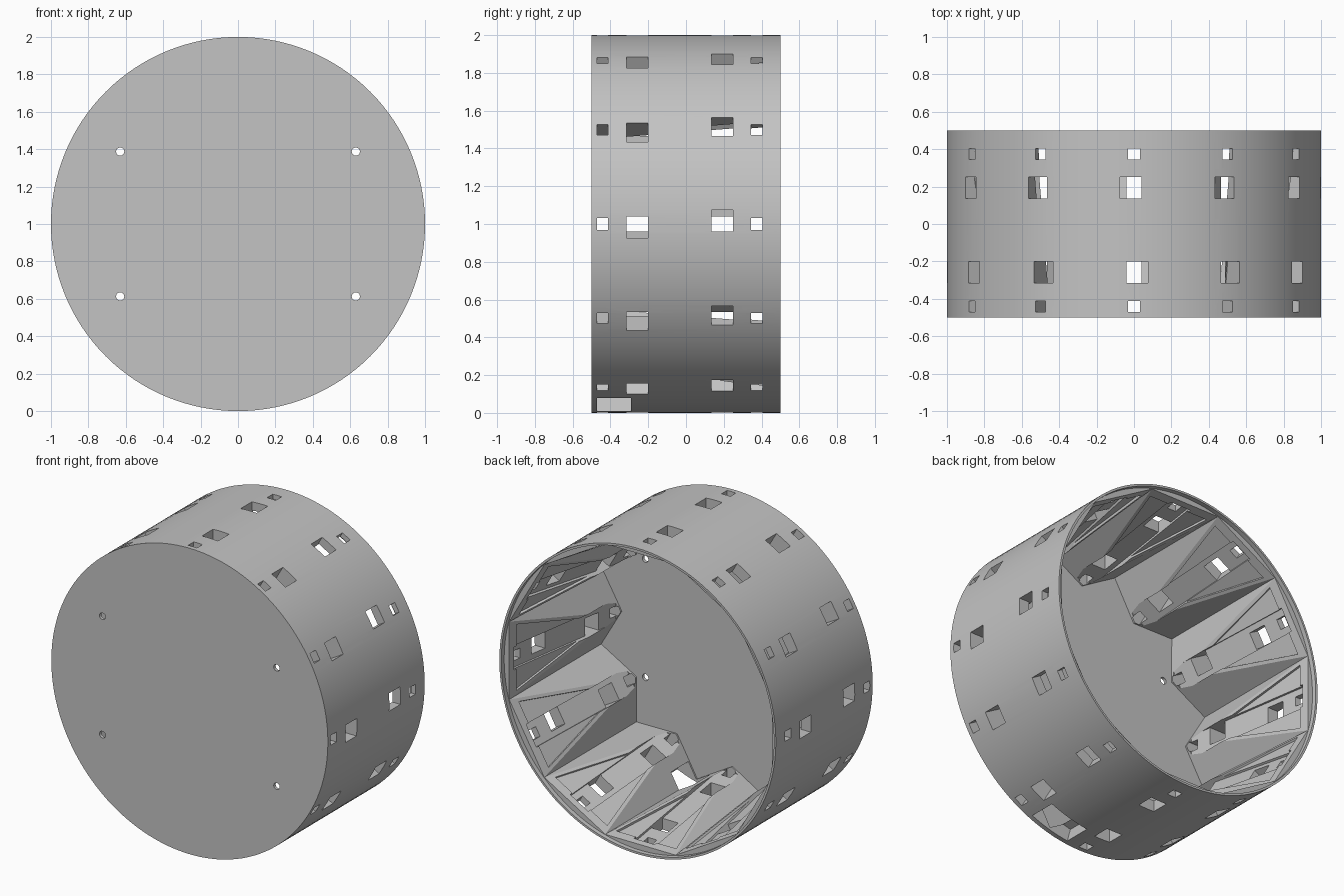
import bpy, bmesh
from math import sin, cos, pi, radians, tau
from mathutils import Vector

if "Cube" in bpy.data.objects:
    bpy.data.objects.remove(bpy.data.objects["Cube"], do_unlink=True)

SECTORS = 12
FLOOR, LIP = -0.48, 0.47          # inner face of the front plate, end of the ramps
TIP, CORNER = 0.8, 0.983          # ramp tip radius, groove corner radius
STEP = tau / SECTORS

grey = bpy.data.materials.new("plain grey")
grey.use_nodes = True
grey.diffuse_color = (0.55, 0.55, 0.55, 1)
grey.node_tree.nodes["Principled BSDF"].inputs["Base Color"].default_value = (0.55, 0.55, 0.55, 1)


def polar(angle, r, y, u=0.0):
    """Point at radius r, tangential offset u and depth y."""
    return Vector((r * cos(angle) - u * sin(angle), y, 1 + r * sin(angle) + u * cos(angle)))


def hull(bm, points):
    verts = [bm.verts.new(p) for p in points]
    bmesh.ops.convex_hull(bm, input=verts)


def box(bm, angle, radii, us, ys):
    hull(bm, [polar(angle, r, y, u) for r in radii for u in us for y in ys])


def disc(bm, x, z, radius, ys, sides):
    """Round bar along y."""
    rings = [[bm.verts.new((x + radius * cos(tau * i / sides), y, z + radius * sin(tau * i / sides)))
              for i in range(sides)] for y in ys]
    for ring in rings:
        bm.faces.new(ring)
    for i in range(sides):
        j = (i + 1) % sides
        bm.faces.new((rings[0][i], rings[0][j], rings[1][j], rings[1][i]))


def finish(bm, name):
    bmesh.ops.recalc_face_normals(bm, faces=bm.faces)
    mesh = bpy.data.meshes.new(name)
    bm.to_mesh(mesh)
    bm.free()
    mesh.materials.append(grey)
    obj = bpy.data.objects.new(name, mesh)
    bpy.context.collection.objects.link(obj)
    return obj


def cut(target, bm, name):
    cutter = finish(bm, name)
    cutter.hide_render = True
    mod = target.modifiers.new(name, "BOOLEAN")
    mod.operation, mod.solver, mod.object = "DIFFERENCE", "EXACT", cutter
    bpy.context.view_layer.objects.active = target
    bpy.ops.object.modifier_apply(modifier=name)
    bpy.data.objects.remove(cutter, do_unlink=True)


# Drum body
bm = bmesh.new()
disc(bm, 0, 1, 1.0, (-0.5, 0.5), 128)
drum = finish(bm, "drum")

# Star-shaped hollow: sloping ramps with V grooves between them
bm = bmesh.new()
tips = [bm.verts.new(polar(k * STEP, TIP, FLOOR)) for k in range(SECTORS)]
valleys, ends, caps = [[bm.verts.new(polar((k + 0.5) * STEP, CORNER, y)) for k in range(SECTORS)]
                       for y in (FLOOR, LIP, 0.6)]
for k in range(SECTORS):
    n = (k + 1) % SECTORS
    bm.faces.new((tips[k], ends[k - 1], ends[k]))
    bm.faces.new((tips[k], valleys[k], ends[k]))
    bm.faces.new((tips[n], valleys[k], ends[k]))
    bm.faces.new((ends[k], ends[n], caps[n], caps[k]))
bm.faces.new([v for pair in zip(tips, valleys) for v in pair])
bm.faces.new(caps)
cut(drum, bm, "hollow")

# Round rim at the open end
bm = bmesh.new()
disc(bm, 0, 1, 0.986, (LIP, 0.6), 128)
cut(drum, bm, "rim")


def ramp(y):
    """Distance from the axis and half width of a ramp at depth y."""
    t = (y - FLOOR) / (LIP - FLOOR)
    end = CORNER * cos(STEP / 2)
    return TIP + (end - TIP) * t, CORNER * sin(STEP / 2) * t


# Shallow recess on every ramp, leaving thin ribs along its edges
bm = bmesh.new()
for k in range(SECTORS):
    pts = []
    for y in (-0.36, 0.41):
        a, w = ramp(y)
        pts += [polar(k * STEP, a + d, y, s * (w - 0.022)) for d in (-0.03, 0.014) for s in (-1, 1)]
    hull(bm, pts)
cut(drum, bm, "ramp_recess")

# Tray around the slots
bm = bmesh.new()
for k in range(SECTORS):
    hull(bm, [polar(k * STEP, ramp(y)[0] + d, y, u) for y in (-0.46, 0.43)
              for d in (-0.03, 0.028) for u in (-0.075, 0.075)])
cut(drum, bm, "tray")

# Slots through the wall: (tangential range, depth range)
SLOTS = [((-0.032, 0.032), (-0.47, -0.412)), ((-0.075, 0.04), (-0.315, -0.2)),
         ((-0.04, 0.075), (0.135, 0.25)), ((-0.032, 0.032), (0.345, 0.405))]
bm = bmesh.new()
for k in range(SECTORS):
    for us, ys in SLOTS:
        box(bm, k * STEP, (0.7, 1.1), us, ys)
cut(drum, bm, "slots")

# Cable opening low on one side, and screw holes in the front plate
bm = bmesh.new()
box(bm, radians(-75), (0.9, 1.1), (-0.14, 0.14), (-0.47, -0.29))
for x in (-0.63, 0.63):
    for z in (0.613, 1.387):
        disc(bm, x, z, 0.022, (-0.6, -0.4), 16)
cut(drum, bm, "openings")

# Smooth outer wall, crisp edges
for obj in bpy.context.selected_objects:
    obj.select_set(False)
drum.select_set(True)
bpy.context.view_layer.objects.active = drum
bpy.ops.object.shade_smooth_by_angle(angle=radians(12))
